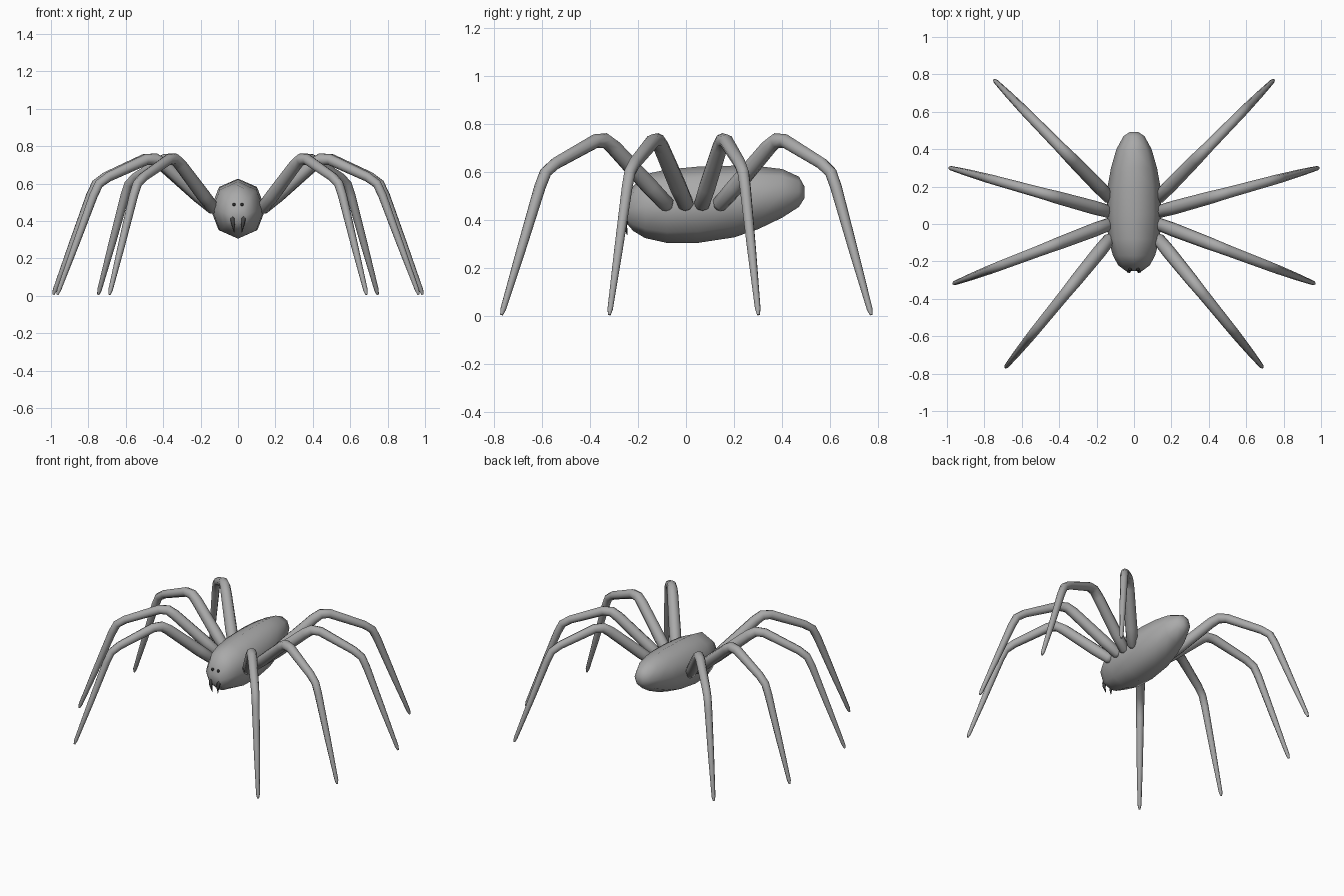
import bpy, bmesh, math
from mathutils import Vector

if "Cube" in bpy.data.objects:
    bpy.data.objects.remove(bpy.data.objects["Cube"], do_unlink=True)


def material(name, value):
    mat = bpy.data.materials.new(name)
    mat.use_nodes = True
    color = (value, value, value, 1)
    mat.diffuse_color = color
    mat.node_tree.nodes["Principled BSDF"].inputs["Base Color"].default_value = color
    return mat


GREY = material("body grey", 0.4)
DARK = material("fang charcoal", 0.06)
BLACK = material("eye black", 0.03)


def finish(bm, name, mat, angle=70):
    bmesh.ops.recalc_face_normals(bm, faces=bm.faces)
    mesh = bpy.data.meshes.new(name)
    bm.to_mesh(mesh)
    bm.free()
    mesh.materials.append(mat)
    obj = bpy.data.objects.new(name, mesh)
    bpy.context.collection.objects.link(obj)
    bpy.ops.object.select_all(action="DESELECT")
    obj.select_set(True)
    bpy.context.view_layer.objects.active = obj
    bpy.ops.object.shade_smooth_by_angle(angle=math.radians(angle))
    return obj


def loft(name, rings, mat, sides=8):
    """Skin rings given as (centre, first half axis, second half axis)."""
    bm = bmesh.new()
    loops = []
    for centre, a, b in rings:
        turns = [math.tau * i / sides for i in range(sides)]
        loops.append([bm.verts.new(centre + a * math.cos(t) + b * math.sin(t)) for t in turns])
    for p, q in zip(loops, loops[1:]):
        for i in range(sides):
            j = (i + 1) % sides
            bm.faces.new((p[i], p[j], q[j], q[i]))
    bm.faces.new(loops[0])
    bm.faces.new(loops[-1])
    return finish(bm, name, mat)


def tube(name, points, radii, mat, sides=8):
    """Round tapering tube along a path that stays in one vertical plane."""
    rings = []
    side = (points[-1] - points[0]).cross(Vector((0, 0, 1))).normalized()
    for i, (p, r) in enumerate(zip(points, radii)):
        tangent = points[min(i + 1, len(points) - 1)] - points[max(i - 1, 0)]
        up = side.cross(tangent).normalized()
        rings.append((p, side * r, up * r))
    return loft(name, rings, mat, sides)


# Body: y, bottom, top, half width
BODY = [(-0.25, 0.39, 0.47, 0.045), (-0.22, 0.355, 0.54, 0.085), (-0.17, 0.325, 0.59, 0.112),
        (-0.08, 0.305, 0.61, 0.138), (0.05, 0.305, 0.622, 0.147), (0.2, 0.328, 0.626, 0.141),
        (0.3, 0.362, 0.624, 0.123), (0.4, 0.41, 0.612, 0.094), (0.47, 0.455, 0.58, 0.056),
        (0.492, 0.49, 0.54, 0.022)]
loft("body", [(Vector((0, y, (lo + hi) / 2)), Vector((w, 0, 0)), Vector((0, 0, (hi - lo) / 2)))
              for y, lo, hi, w in BODY], GREY)

# Legs: fraction of reach, height, radius
LEG = [(-0.015, 0.45, 0.018), (0, 0.465, 0.034), (0.1, 0.537, 0.037), (0.32, 0.702, 0.034),
       (0.37, 0.73, 0.032), (0.43, 0.728, 0.030), (0.67, 0.635, 0.026), (0.73, 0.598, 0.025),
       (0.765, 0.535, 0.024), (0.88, 0.27, 0.019), (0.985, 0.03, 0.012), (0.995, 0.006, 0.006)]
# Root y, foot x and foot y of each pair
PAIRS = {"front": (-0.08, 0.69, -0.77), "front_middle": (0.0, 0.97, -0.32),
         "rear_middle": (0.065, 0.992, 0.302), "rear": (0.14, 0.75, 0.773)}
for pair, (root_y, foot_x, foot_y) in PAIRS.items():
    for side, label in ((1, "left"), (-1, "right")):
        root = Vector((side * 0.13, root_y, 0))
        reach = Vector((side * foot_x, foot_y, 0)) - root
        path = [root + reach * t + Vector((0, 0, z)) for t, z, r in LEG]
        tube(f"{pair}_leg_{label}", path, [r for t, z, r in LEG], GREY)

for side, label in ((1, "left"), (-1, "right")):
    # Fangs
    path = [Vector((side * x, y, z)) for x, y, z in
            ((0.031, -0.235, 0.425), (0.029, -0.25, 0.405), (0.026, -0.253, 0.38), (0.021, -0.245, 0.338))]
    tube(f"fang_{label}", path, [0.012, 0.012, 0.009, 0.001], DARK, 6)
    # Eyes
    bm = bmesh.new()
    bmesh.ops.create_uvsphere(bm, u_segments=8, v_segments=6, radius=0.009)
    eye = finish(bm, f"eye_{label}", BLACK)
    eye.location = (side * 0.021, -0.242, 0.488)
